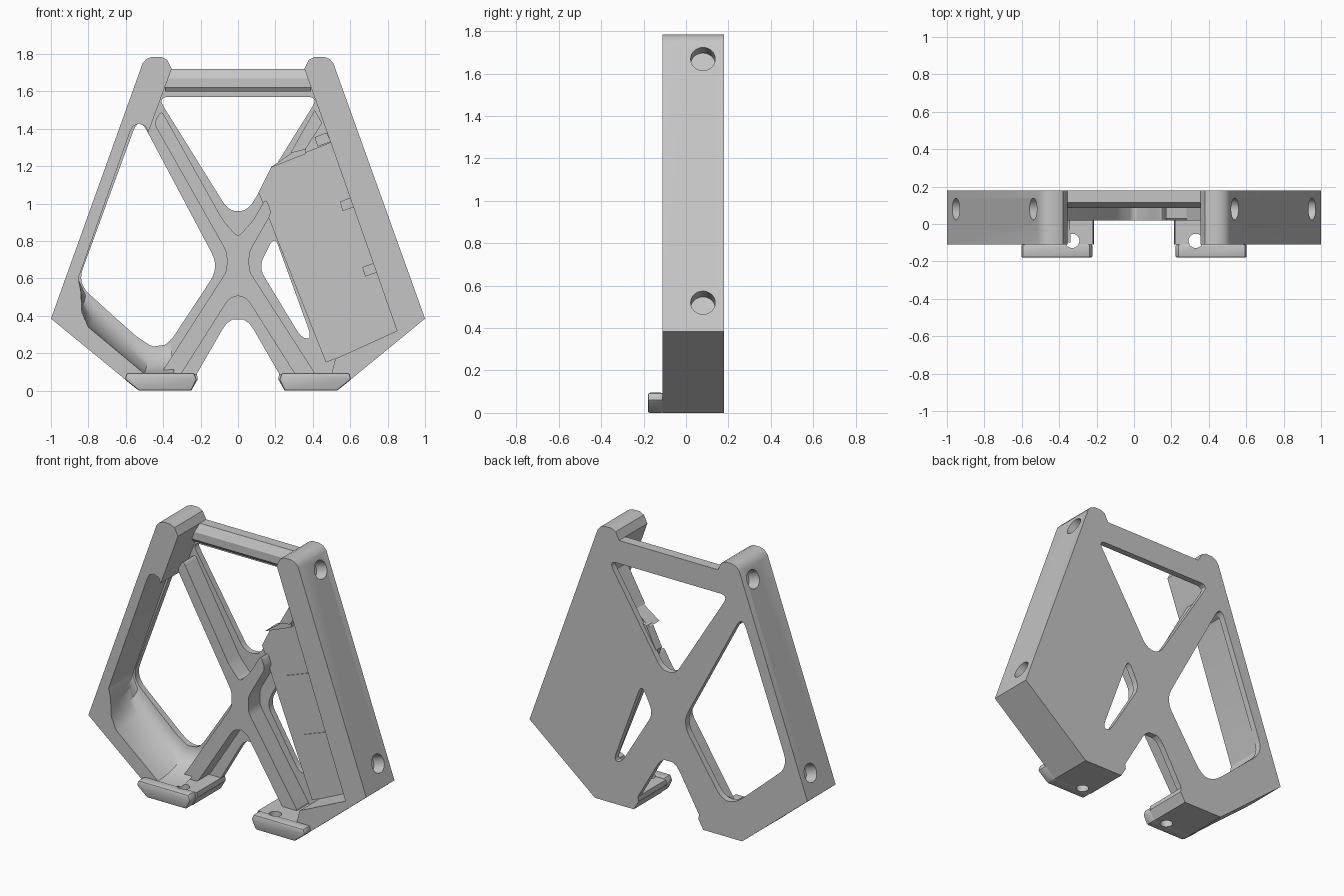
import bpy, bmesh, math
from mathutils import Vector, Matrix

cube = bpy.data.objects.get("Cube")
if cube:
    bpy.data.objects.remove(cube, do_unlink=True)

grey = bpy.data.materials.new("light grey")
grey.use_nodes = True
grey.diffuse_color = (0.56, 0.56, 0.56, 1)
grey.node_tree.nodes["Principled BSDF"].inputs["Base Color"].default_value = (0.56, 0.56, 0.56, 1)


def rounded(points, radius, steps=6):
    """Replace each corner of an outline by a short curve."""
    out = []
    for i, p in enumerate(points):
        p = Vector(p)
        a, b = Vector(points[i - 1]) - p, Vector(points[(i + 1) % len(points)]) - p
        start = p + a.normalized() * min(radius, a.length * 0.45)
        end = p + b.normalized() * min(radius, b.length * 0.45)
        for s in range(steps + 1):
            t = s / steps
            out.append(start * (1 - t) ** 2 + p * 2 * t * (1 - t) + end * t * t)
    return out


def mirrored(points):
    return [(-x, z) for x, z in reversed(points)]


def new_object(name, bm):
    bm.normal_update()
    mesh = bpy.data.meshes.new(name)
    bm.to_mesh(mesh)
    bm.free()
    mesh.materials.append(grey)
    obj = bpy.data.objects.new(name, mesh)
    bpy.context.collection.objects.link(obj)
    return obj


def prism(name, outline, y0, y1):
    """Outline in x and z, run from y0 to y1, with faces turned outward."""
    area = sum(outline[i - 1][0] * p[1] - p[0] * outline[i - 1][1] for i, p in enumerate(outline))
    if area < 0:
        outline = outline[::-1]
    bm = bmesh.new()
    a = [bm.verts.new((p[0], y0, p[1])) for p in outline]
    b = [bm.verts.new((p[0], y1, p[1])) for p in outline]
    bm.faces.new(a)
    bm.faces.new(b[::-1])
    for i in range(len(a)):
        bm.faces.new((a[i], a[i - 1], b[i - 1], b[i]))
    return new_object(name, bm)


def pierced_plate(name, outlines, y0, y1):
    """Filled flat curve whose inner outlines are holes, turned into a mesh."""
    curve = bpy.data.curves.new(name + "_curve", "CURVE")
    curve.dimensions = "2D"
    curve.fill_mode = "BOTH"
    curve.extrude = (y1 - y0) / 2
    for outline in outlines:
        spline = curve.splines.new("POLY")
        spline.points.add(len(outline) - 1)
        for point, p in zip(spline.points, outline):
            point.co = (p[0], p[1], 0, 1)
        spline.use_cyclic_u = True
    helper = bpy.data.objects.new(name + "_curve", curve)
    bpy.context.collection.objects.link(helper)
    flat = bpy.data.meshes.new_from_object(
        helper.evaluated_get(bpy.context.evaluated_depsgraph_get()))
    bpy.data.objects.remove(helper, do_unlink=True)
    bm = bmesh.new()
    bm.from_mesh(flat)
    bpy.data.meshes.remove(flat)
    bm.transform(Matrix.Translation((0, (y0 + y1) / 2, 0)) @ Matrix.Rotation(math.pi / 2, 4, "X"))
    bmesh.ops.remove_doubles(bm, verts=bm.verts[:], dist=0.0001)
    bm.normal_update()
    bmesh.ops.recalc_face_normals(bm, faces=bm.faces[:])
    return new_object(name, bm)


def apply(obj, mod):
    with bpy.context.temp_override(object=obj, active_object=obj):
        bpy.ops.object.modifier_apply(modifier=mod.name)


def drill(obj, center, axis, radius, length):
    bm = bmesh.new()
    turn = Vector((0, 0, 1)).rotation_difference(Vector(axis)).to_matrix().to_4x4()
    bmesh.ops.create_cone(bm, cap_ends=True, segments=32, radius1=radius, radius2=radius,
                          depth=length, matrix=Matrix.Translation(center) @ turn)
    cutter = new_object("drill", bm)
    cutter.hide_render = True
    mod = obj.modifiers.new("hole", "BOOLEAN")
    mod.operation = "DIFFERENCE"
    mod.solver = "EXACT"
    mod.object = cutter
    apply(obj, mod)
    bpy.data.objects.remove(cutter, do_unlink=True)


parts = []
FLANGE = 0.14   # front of the thin back plate

# Back plate with its three openings
outer = [(0.22, 0.09), (0.215, 0.06), (0.25, 0.0), (0.53, 0.0), (1.0, 0.385), (0.51, 1.75),
         (0.49, 1.773), (0.46, 1.785), (0.41, 1.785), (0.38, 1.77), (0.355, 1.72)]
notch = [(0.03, 0.38), (0.06, 0.36), (0.085, 0.325)]
half = notch + outer
large = rounded([(-0.53, 1.47), (-0.10, 0.66), (-0.38, 0.235), (-0.48, 0.235), (-0.86, 0.57)], 0.09)
top = rounded([(-0.43, 1.57), (0.43, 1.57), (0.05, 0.96), (-0.05, 0.96)], 0.06)
small = rounded([(0.195, 0.83), (0.395, 0.28), (0.34, 0.28), (0.11, 0.66)], 0.06)
parts.append(pierced_plate("back_plate", [half + mirrored(half), large, top, small], FLANGE, 0.18))

# Side frames, each with a rail, a sloping lower edge and a foot floor
left_inner = [(0.48, 1.37), (0.85, 0.32), (0.52, 0.17), (0.5, 0.09)]
right_inner = [(0.48, 1.38), (0.495, 1.415), (0.53, 1.428), (0.56, 1.415), (0.575, 1.39),
               (0.854, 0.6), (0.84, 0.53), (0.835, 0.42), (0.8, 0.34), (0.5, 0.09)]
frames = {1: prism("left_frame", outer + left_inner, -0.11, FLANGE),
          -1: prism("right_frame", mirrored(outer + right_inner), -0.11, FLANGE)}

# Feet with a front lip, and all holes
lip_outline = [(0.25, 0.0), (0.53, 0.0), (0.605, 0.06), (0.595, 0.095), (0.235, 0.095), (0.22, 0.06)]
for side, frame in frames.items():
    for x, z in ((0.952, 0.52), (0.54, 1.67)):
        drill(frame, (side * x, 0.08, z), (side * 0.94, 0, 0.342), 0.058, 0.16)
    lip = prism("foot_lip", [(side * x, z) for x, z in lip_outline], -0.18, -0.108)
    bevel = lip.modifiers.new("bevel", "BEVEL")
    bevel.width = 0.01
    bevel.segments = 2
    apply(lip, bevel)
    for obj in (frame, lip):
        drill(obj, (side * 0.33, -0.09, 0.05), (0, 0, 1), 0.038, 0.4)
    parts += [frame, lip]

# Bowl that curves from the lower right frame back to the opening
bowl_front = [(-0.34, 0.09), (-0.5, 0.09), (-0.65, 0.215), (-0.8, 0.34), (-0.835, 0.42), (-0.84, 0.53)]
bowl_back = [(-0.36, 0.25), (-0.46, 0.235), (-0.55, 0.295), (-0.7, 0.43), (-0.81, 0.53), (-0.853, 0.6)]
bm = bmesh.new()
rows = []
for step in range(9):
    angle = step / 8 * math.pi / 2
    rows.append([])
    for f, b in zip(bowl_front, bowl_back):
        p = Vector(f).lerp(Vector(b), 1 - math.cos(angle))
        rows[-1].append(bm.verts.new((p.x, -0.1 + (FLANGE + 0.1) * math.sin(angle), p.y)))
for r, s in zip(rows, rows[1:]):
    for i in range(len(r) - 1):
        bm.faces.new((r[i], s[i], s[i + 1], r[i + 1]))
parts.append(new_object("bowl", bm))

# Raised X shaped rib, with its upper left arm interrupted by the pocket
leg = [(0.06, 0.74), (0.06, 0.64), (0.42, 0.08), (0.31, 0.08), (0.05, 0.49)]
rib = [(0.0, 0.82), (0.08, 0.91), (0.15, 1.03), (0.18, 0.95)] + leg + [(0.0, 0.51)]
rib += mirrored(leg) + [(-0.45, 1.43), (-0.41, 1.5), (-0.08, 0.91)]
parts.append(prism("x_rib", rounded(rib, 0.03, 4), 0.02, FLANGE + 0.01))
parts.append(prism("rib_end", [(0.28, 1.27), (0.36, 1.29), (0.45, 1.43), (0.41, 1.5)],
                   0.02, FLANGE + 0.01))

# Raised pocket floor with two thin strips
parts.append(prism("pocket_floor", [(0.11, 1.06), (0.18, 1.2), (0.5, 1.33), (0.86, 0.31), (0.47, 0.15)],
                   0.09, FLANGE + 0.01))
for x, z in ((0.265, 0.85), (0.39, 0.50)):
    parts.append(prism("pocket_strip", [(x, z), (x + 0.025, z + 0.063), (x + 0.345, z + 0.18),
                                        (x + 0.37, z + 0.115)], 0.084, 0.091))

# Small clips around the pocket
parts.append(prism("top_clip", [(0.17, 1.19), (0.36, 1.265), (0.37, 1.33), (0.27, 1.26)], 0.03, 0.13))
for x, z in ((0.59, 1.0), (0.71, 0.65), (0.455, 1.345)):
    parts.append(prism("pocket_clip", [(x - 0.03, z - 0.04), (x + 0.04, z - 0.015),
                                       (x + 0.02, z + 0.035), (x - 0.045, z + 0.01)], 0.05, 0.1))

# Top bar with chamfered edges, built along x
bm = bmesh.new()
profile = [(FLANGE, 1.6), (0.1, 1.6), (0.085, 1.62), (0.085, 1.67), (0.115, 1.72), (FLANGE, 1.72)]
ends = [[bm.verts.new((x, y, z)) for y, z in profile] for x in (-0.39, 0.39)]
bm.faces.new(ends[0])
bm.faces.new(ends[1][::-1])
for i in range(len(profile)):
    bm.faces.new((ends[0][i], ends[0][i - 1], ends[1][i - 1], ends[1][i]))
bm.normal_update()
bmesh.ops.recalc_face_normals(bm, faces=bm.faces[:])
parts.append(new_object("top_bar", bm))

for obj in parts:
    bpy.ops.object.select_all(action="DESELECT")
    obj.select_set(True)
    bpy.context.view_layer.objects.active = obj
    bpy.ops.object.shade_smooth_by_angle(angle=math.radians(30))
